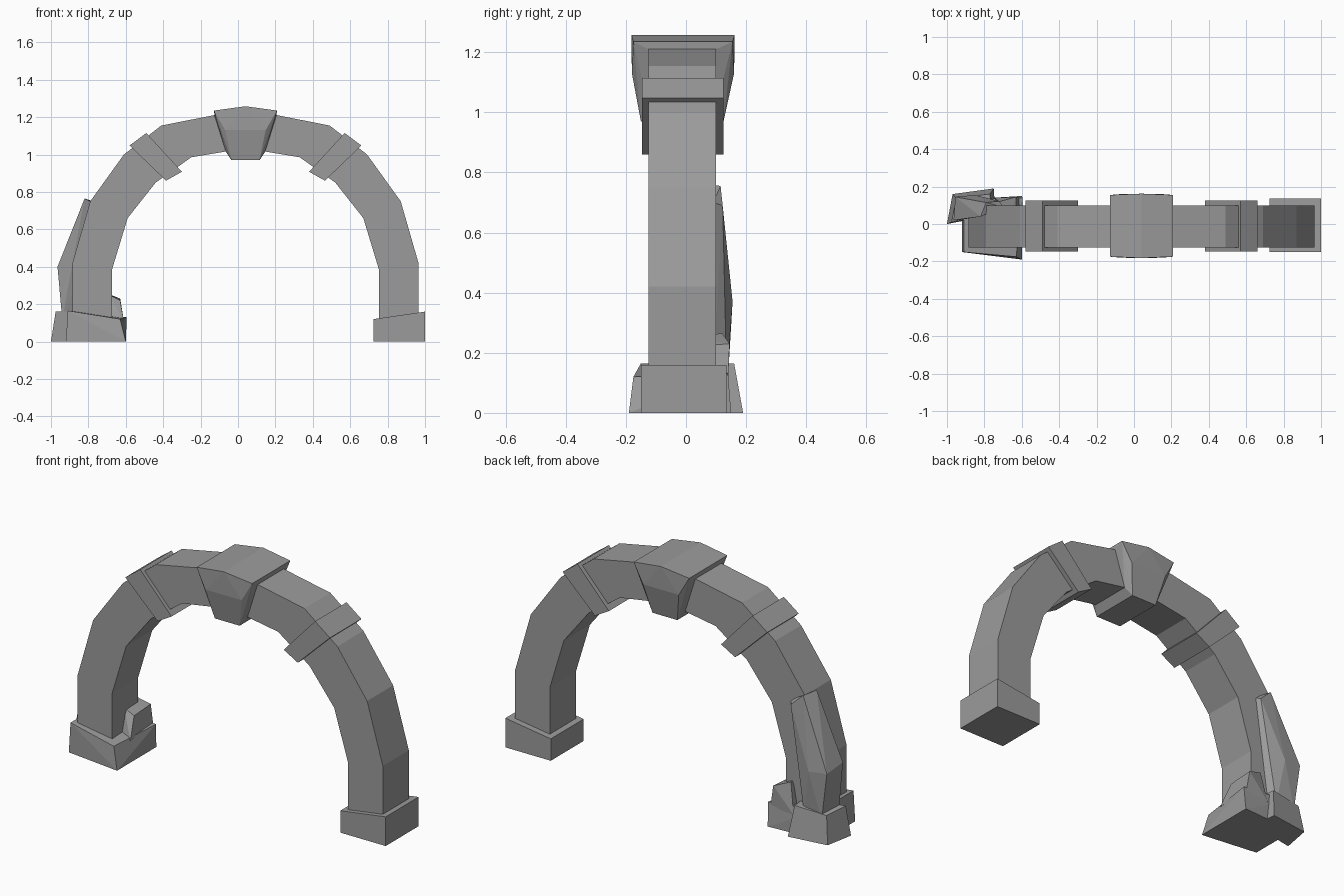
import bpy, bmesh, math
from mathutils import Vector

old = bpy.data.objects.get("Cube")
if old:
    bpy.data.objects.remove(old, do_unlink=True)

stone = bpy.data.materials.new("grey stone")
stone.use_nodes = True
GREY = (0.33, 0.33, 0.33, 1)
stone.diffuse_color = GREY
stone.node_tree.nodes["Principled BSDF"].inputs["Base Color"].default_value = GREY

CX = 0.04              # middle of the arch
FRONT, BACK = -0.125, 0.10


def finish(name, bm):
    bmesh.ops.recalc_face_normals(bm, faces=bm.faces)
    mesh = bpy.data.meshes.new(name)
    bm.to_mesh(mesh)
    bm.free()
    mesh.materials.append(stone)
    obj = bpy.data.objects.new(name, mesh)
    bpy.context.collection.objects.link(obj)
    return obj


def hull(name, points):
    """Chiselled block: convex hull with flat areas merged."""
    bm = bmesh.new()
    for p in points:
        bm.verts.new(p)
    res = bmesh.ops.convex_hull(bm, input=bm.verts)
    loose = {g for g in res["geom_interior"] + res["geom_unused"]
             if isinstance(g, bmesh.types.BMVert)}
    bmesh.ops.delete(bm, geom=list(loose), context="VERTS")
    bmesh.ops.dissolve_limit(bm, angle_limit=math.radians(2),
                             verts=bm.verts, edges=bm.edges)
    return finish(name, bm)


def prism(name, outline, y0, y1):
    """Block with an x/z outline, extruded from y0 to y1."""
    return hull(name, [(x, y, z) for x, z in outline for y in (y0, y1)])


# Arch: half profile as distance from the middle, mirrored into one sweep
outer = [(0.925, 0.05), (0.925, 0.42), (0.83, 0.75), (0.65, 1.0),
         (0.45, 1.155), (0.17, 1.21)]
inner = [(0.715, 0.05), (0.715, 0.38), (0.63, 0.66), (0.48, 0.85),
         (0.29, 0.985), (0.11, 1.015)]


def both_sides(half):
    return ([(CX + d, z) for d, z in half]
            + [(CX - d, z) for d, z in reversed(half)])


bm = bmesh.new()
rings = []
for (ox, oz), (ix, iz) in zip(both_sides(outer), both_sides(inner)):
    rings.append([bm.verts.new(p) for p in
                  ((ox, FRONT, oz), (ox, BACK, oz), (ix, BACK, iz), (ix, FRONT, iz))])
for a, b in zip(rings, rings[1:]):
    for i in range(4):
        j = (i + 1) % 4
        bm.faces.new((a[i], a[j], b[j], b[i]))
bm.faces.new(rings[0])
bm.faces.new(rings[-1])
finish("arch", bm)

# Bands around the arch
band = [(0.53, 1.115), (0.62, 1.048), (0.425, 0.86), (0.34, 0.908)]
for side, name in ((1, "left_band"), (-1, "right_band")):
    prism(name, [(CX + side * d, z) for d, z in band], -0.147, 0.125)

# Keystone: wide at the arch faces, bevelled towards its own faces
key = [(CX, -0.182, 1.258), (CX, 0.162, 1.258)]
for s in (-1, 1):
    for y_top, y_low, y_arch in ((-0.18, -0.15, FRONT), (0.16, 0.125, BACK)):
        key += [(CX + s * 0.168, y_top * 0.97, 1.235),
                (CX + s * 0.108, y_top, 1.13),
                (CX + s * 0.075, y_low, 0.97),
                (CX + s * 0.166, y_arch, 1.21),
                (CX + s * 0.105, y_arch, 1.015)]
hull("keystone", key)

# Foot blocks, with tops sloping up outwards
prism("left_foot", [(0.725, 0), (1.0, 0), (1.0, 0.16), (0.725, 0.12)], -0.15, 0.135)
hull("right_foot", [
    (-0.92, -0.15, 0), (-0.60, -0.19, 0), (-0.60, 0.15, 0), (-0.92, 0.13, 0),
    (-0.91, -0.15, 0.165), (-0.63, -0.175, 0.12), (-0.595, 0.14, 0.13),
    (-0.91, 0.13, 0.165)])

# Broken stone pieces around the right foot
hull("foot_rubble", [
    (-1.0, 0.0, 0), (-0.97, 0.16, 0), (-0.75, 0.19, 0), (-0.74, 0.05, 0),
    (-0.975, 0.01, 0.16), (-0.95, 0.14, 0.15), (-0.77, 0.16, 0.165),
    (-0.76, 0.05, 0.165)])
hull("inner_rubble", [
    (-0.75, -0.03, 0.1), (-0.61, -0.06, 0.11), (-0.61, 0.14, 0.11), (-0.75, 0.14, 0.1),
    (-0.63, -0.03, 0.17), (-0.63, 0.145, 0.23), (-0.63, 0.0, 0.22),
    (-0.69, 0.0, 0.25), (-0.72, 0.12, 0.265)])

# Slab leaning on the back of the right leg
hull("leaning_slab", [
    (-0.70, 0.09, 0.70), (-0.72, 0.122, 0.69), (-0.79, 0.115, 0.755), (-0.82, 0.04, 0.765),
    (-0.965, 0.02, 0.40), (-0.955, 0.145, 0.38), (-0.85, 0.155, 0.37),
    (-0.94, 0.02, 0.12), (-0.92, 0.14, 0.12), (-0.81, 0.135, 0.12), (-0.78, 0.09, 0.12)])
